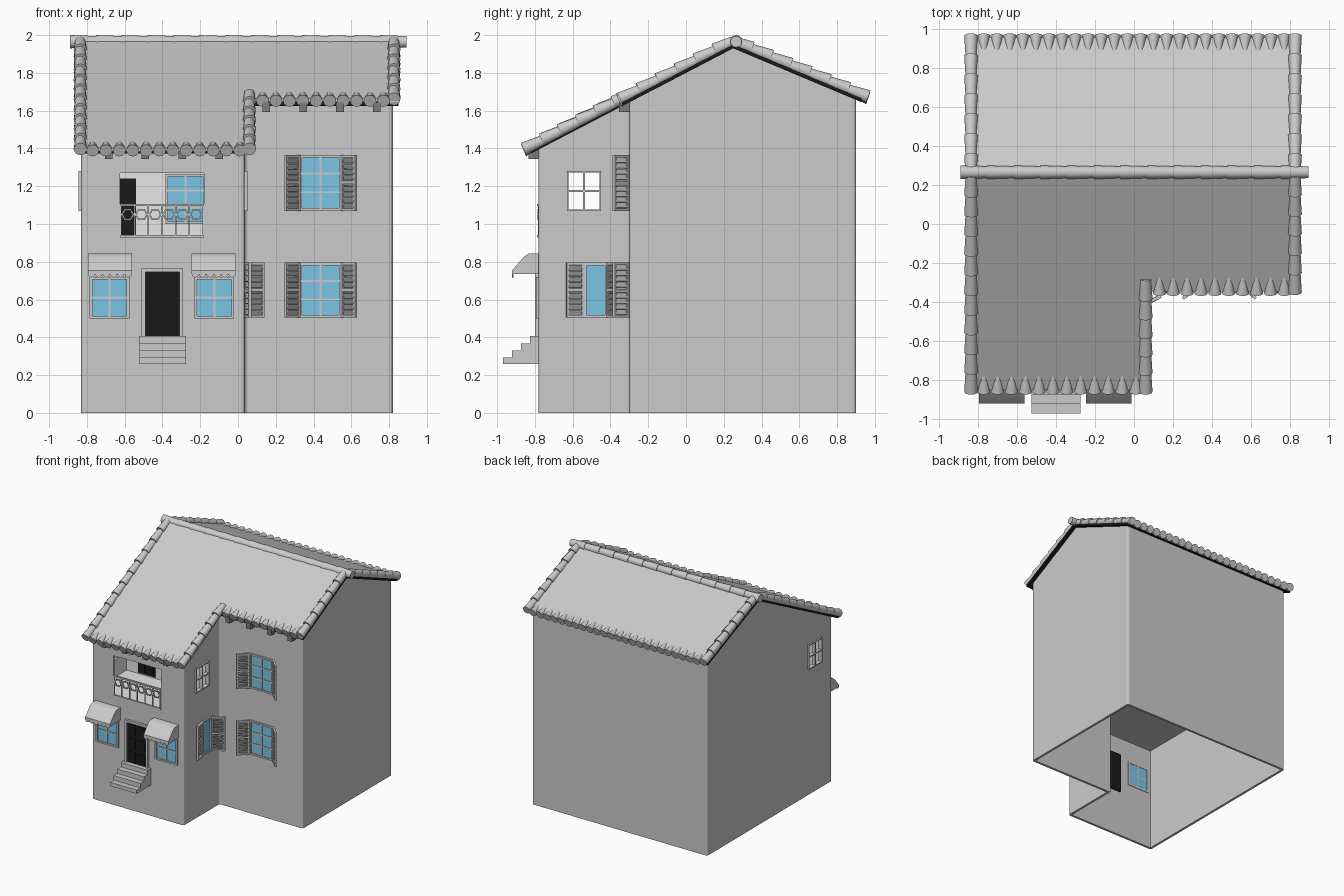
import bpy, bmesh, math
from mathutils import Matrix, Vector

if "Cube" in bpy.data.objects:
    bpy.data.objects.remove(bpy.data.objects["Cube"])


def material(name, rgb):
    m = bpy.data.materials.new(name)
    m.use_nodes = True
    m.diffuse_color = (*rgb, 1)
    m.node_tree.nodes["Principled BSDF"].inputs["Base Color"].default_value = (*rgb, 1)
    return m


GREY = material("plaster grey", (0.6, 0.6, 0.6))
PALE = material("pale plaster", (0.8, 0.8, 0.8))
DARK = material("dark timber", (0.2, 0.2, 0.2))
BLACK = material("black", (0.01, 0.01, 0.01))
GLASS = material("blue glass", (0.2, 0.56, 0.78))

X0, X1, XW = -0.83, 0.82, 0.035      # left wall, right wall, wing wall
YF, YM, YB = -0.78, -0.30, 0.90      # wing front, main front, back
RIDGE = 0.25
FRONT = Matrix.Translation((0, YF, 0))
MAIN = Matrix.Translation((0, YM, 0))
SIDE = Matrix.Translation((XW, 0, 0)) @ Matrix.Rotation(math.pi / 2, 4, "Z")
FAR_SIDE = Matrix.Translation((X0, 0, 0)) @ Matrix.Rotation(math.pi / 2, 4, "Z")
LOGGIA = Matrix.Translation((0, -0.34, 0))


def roof_z(y):
    return 1.93 - (0.52 * (RIDGE - y) if y < RIDGE else 0.42 * (y - RIDGE))


def box(bm, x, y, z, mat=Matrix()):
    size = Matrix.Diagonal((x[1] - x[0], y[1] - y[0], z[1] - z[0], 1))
    centre = Matrix.Translation((sum(x) / 2, sum(y) / 2, sum(z) / 2))
    bmesh.ops.create_cube(bm, size=1, matrix=mat @ centre @ size)


def prism(bm, points, vec):
    face = bm.faces.new([bm.verts.new(p) for p in points])
    out = bmesh.ops.extrude_face_region(bm, geom=[face], use_keep_orig=True)
    verts = [g for g in out["geom"] if isinstance(g, bmesh.types.BMVert)]
    bmesh.ops.translate(bm, verts=verts, vec=vec)
    bmesh.ops.recalc_face_normals(bm, faces=bm.faces)


def profile(bm, yz, x):
    prism(bm, [(x[0], y, z) for y, z in yz], (x[1] - x[0], 0, 0))


def tile(bm, a, b, r_low, r_high):
    a, b = Vector(a), Vector(b)
    turn = (b - a).to_track_quat("Z", "Y").to_matrix().to_4x4()
    bmesh.ops.create_cone(bm, cap_ends=True, segments=12, radius1=r_low, radius2=r_high,
                          depth=(b - a).length, matrix=Matrix.Translation((a + b) / 2) @ turn)


def finish(bm, name, mat, smooth=False):
    mesh = bpy.data.meshes.new(name)
    bm.to_mesh(mesh)
    bm.free()
    mesh.materials.append(mat)
    ob = bpy.data.objects.new(name, mesh)
    bpy.context.collection.objects.link(ob)
    if smooth:
        bpy.ops.object.select_all(action="DESELECT")
        ob.select_set(True)
        bpy.context.view_layer.objects.active = ob
        bpy.ops.object.shade_smooth_by_angle(angle=math.radians(40))
    return ob


def carve(ob, bm, op="DIFFERENCE"):
    cutter = finish(bm, "cutter", GREY)
    mod = ob.modifiers.new("carve", "BOOLEAN")
    mod.operation, mod.object, mod.solver = op, cutter, "EXACT"
    bpy.context.view_layer.objects.active = ob
    bpy.ops.object.modifier_apply(modifier=mod.name)
    bpy.data.objects.remove(cutter)


# House walls: rounded L-shaped block trimmed under the roof line
bm = bmesh.new()
prism(bm, [(X0, YF, 0), (XW, YF, 0), (XW, YM, 0), (X1, YM, 0), (X1, YB, 0), (X0, YB, 0)], (0, 0, 2.2))
corners = [e for e in bm.edges if abs(e.verts[0].co.z - e.verts[1].co.z) > 1]
bmesh.ops.bevel(bm, geom=corners, offset=0.018, segments=3, affect="EDGES", profile=0.5)
walls = finish(bm, "house_walls", GREY)
bm = bmesh.new()
profile(bm, [(-1.2, -0.5), (-1.2, roof_z(-1.2)), (RIDGE, roof_z(RIDGE)), (1.2, roof_z(1.2)), (1.2, -0.5)], (-1.5, 1.5))
carve(walls, bm, "INTERSECT")

# Hollow rooms, balcony room and its openings
T = 0.02
rooms = [((X0 + T, X1 - T), (YM + T, YB - T), (-0.1, 1.6)),
         ((X0 + T, XW - T), (YF + T, YM + 0.1), (-0.1, 0.9)),
         ((X0 + T, XW - T), (YF + T, -0.34), (0.93, 1.34)),
         ((-0.625, -0.18), (YF - 0.1, YF + 0.1), (0.93, 1.27)),
         ((X0 - 0.2, XW + 0.2), (-0.63, -0.45), (1.07, 1.28))]
for room in rooms:
    bm = bmesh.new()
    box(bm, *room)
    carve(walls, bm)
walls.data.materials.append(PALE)
for p in walls.data.polygons:
    c = p.center
    inside = X0 + 0.01 < c.x < XW - 0.01 and YF + 0.01 < c.y < -0.33 and 0.92 < c.z < 1.35
    p.material_index = 1 if inside else 0

# Roof: dark boards with the tile sheet above
def roof_layer(name, mat, low, high, front, main, back, xs):
    bm = bmesh.new()
    for x, y0 in (((xs[0], xs[1]), front), ((xs[1], xs[2]), main)):
        ys = [y0, RIDGE, back]
        profile(bm, [(y, roof_z(y) + low) for y in ys] + [(y, roof_z(y) + high) for y in ys[::-1]], x)
    finish(bm, name, mat)


roof_layer("roof_boards", BLACK, 0, 0.025, -0.82, -0.335, 0.93, (-0.86, 0.075, 0.85))
roof_layer("roof_sheet", GREY, 0.025, 0.045, -0.85, -0.345, 0.955, (-0.86, 0.085, 0.85))

# Rounded tiles on the gable edges
bm = bmesh.new()
LIFT = 0.04
for x, start, end in ((-0.835, -0.86, RIDGE), (-0.835, 0.965, RIDGE), (0.825, -0.35, RIDGE),
                      (0.825, 0.965, RIDGE), (0.06, -0.86, -0.29)):
    n = round(abs(end - start) / 0.1)
    step = (end - start) / n
    for i in range(n):
        a, b = start + i * step, start + (i + 1.1) * step
        if x > 0.8 or x < 0 or i < n - 1:
            b = min(b, RIDGE) if step > 0 else max(b, RIDGE)
        tile(bm, (x, a, roof_z(a) + LIFT + 0.004), (x, b, roof_z(b) + LIFT - 0.004), 0.035, 0.028)
finish(bm, "gable_tiles", GREY, True)

# Rows of tiles along the eaves
bm = bmesh.new()
for x0, x1, y, d in ((-0.77, 0.01, -0.86, 0.09), (0.13, 0.77, -0.355, 0.09), (-0.77, 0.77, 0.965, -0.09)):
    n = round((x1 - x0) / 0.068)
    for i in range(n + 1):
        x = x0 + (x1 - x0) * i / n
        tile(bm, (x, y, roof_z(y) + 0.036), (x, y + d, roof_z(y + d) + 0.03), 0.034, 0.012)
finish(bm, "eave_tiles", GREY, True)

# Ridge tiles
bm = bmesh.new()
for i in range(13):
    x = -0.89 + i * 1.78 / 13
    tile(bm, (x, 0.265, 1.965), (x + 0.14, 0.265, 1.965), 0.035, 0.03)
finish(bm, "ridge_tiles", GREY, True)

# Rafter ends under the front eaves
bm = bmesh.new()
for x0, y in ((-0.685, YF), (0.15, YM)):
    for i in range(4):
        x = x0 + i * 0.195
        z = roof_z(y - 0.03)
        box(bm, (x - 0.02, x + 0.02), (y - 0.055, y + 0.01), (z - 0.035, z + 0.015))
finish(bm, "rafter_ends", DARK)

# Windows: frame, glazing bars and glass
frames, panes = bmesh.new(), bmesh.new()


def window(mat, x, z, cols, rows, glazed=True, t=0.014):
    (x0, x1), (z0, z1) = x, z
    for a in (x0, x1 - t):
        box(frames, (a, a + t), (-0.014, 0.024), z, mat)
    for c in (z0, z1 - t):
        box(frames, (x0 + t, x1 - t), (-0.014, 0.024), (c, c + t), mat)
    for i in range(1, cols):
        m = x0 + (x1 - x0) * i / cols
        box(frames, (m - 0.005, m + 0.005), (-0.01, 0.022), (z0 + t, z1 - t), mat)
    for i in range(1, rows):
        m = z0 + (z1 - z0) * i / rows
        box(frames, (x0 + t, x1 - t), (-0.009, 0.021), (m - 0.005, m + 0.005), mat)
    if glazed:
        box(panes, (x0 + 0.01, x1 - 0.01), (-0.004, 0.021), (z0 + 0.01, z1 - 0.01), mat)


LOW, HIGH = (0.505, 0.795), (1.07, 1.365)
for zs in (LOW, HIGH):
    window(MAIN, (0.325, 0.55), zs, 2, 3)
for x in (-0.785, -0.23):
    window(FRONT, (x, x + 0.21), (0.5, 0.72), 2, 2)
window(SIDE, (-0.54, -0.415), LOW, 1, 1)
window(SIDE, (-0.63, -0.45), (1.07, 1.28), 2, 2, False, 0.008)
window(FAR_SIDE @ Matrix.Translation((0, -0.01, 0)), (-0.63, -0.45), (1.07, 1.28), 2, 2, False, 0.008)
window(LOGGIA, (-0.385, -0.17), (1.0, 1.265), 2, 3)
finish(frames, "window_frames", GREY)
finish(panes, "window_glass", GLASS)

# Louvred shutters hinged at the window edges
bm = bmesh.new()


def shutter(mat, x, zs, side, angle, w=0.105):
    m = mat @ Matrix.Translation((x, -0.008, 0)) @ Matrix.Rotation(math.radians(-angle * side), 4, "Z")
    m = m @ Matrix.Diagonal((side, 1, 1, 1))
    t, z0, z1 = 0.013, zs[0], zs[1]
    for a in (0, w - t):
        box(bm, (a, a + t), (-0.008, 0.008), zs, m)
    for c in (z0, (z0 + z1) / 2 - t / 2, z1 - t):
        box(bm, (t, w - t), (-0.008, 0.008), (c, c + t), m)
    for i in range(9):
        c = z0 + t + (i + 0.5) * (z1 - z0 - 2 * t) / 9
        slat = m @ Matrix.Translation((0, 0, c)) @ Matrix.Rotation(0.5, 4, "X")
        box(bm, (t, w - t), (-0.003, 0.003), (-0.015, 0.015), slat)


for zs in (LOW, HIGH):
    shutter(MAIN, 0.325, zs, -1, 45)
    shutter(MAIN, 0.55, zs, 1, 45)
shutter(SIDE, -0.54, LOW, -1, 12, 0.095)
shutter(SIDE, -0.415, LOW, 1, 65)
bmesh.ops.recalc_face_normals(bm, faces=bm.faces)
finish(bm, "shutters", GREY)

# Awnings with scalloped hems
bm = bmesh.new()
for x0 in (-0.795, -0.245):
    x1 = x0 + 0.233
    profile(bm, [(YF, 0.735), (-0.92, 0.735), (-0.92, 0.755), (-0.86, 0.825), (-0.835, 0.843), (YF, 0.845)], (x0, x1))
    for i in range(6):
        w = (x1 - x0) / 6
        cx = x0 + (i + 0.5) * w
        arc = [(cx + w / 2 * math.cos(a), -0.92, 0.737 + 0.02 * math.sin(a))
               for a in (math.pi + k * math.pi / 6 for k in range(7))]
        prism(bm, arc, (0, 0.006, 0))
finish(bm, "awnings", GREY, True)

# Front door, its surround, and the door on the balcony
bm, trim = bmesh.new(), bmesh.new()
for mat, x, z in ((FRONT, (-0.49, -0.31), (0.40, 0.745)), (LOGGIA, (-0.7, -0.54), (0.94, 1.24))):
    box(bm, x, (-0.006, 0.03), z, mat)
    w, h = (x[1] - x[0]) / 2, (z[1] - z[0]) / 3
    for i in range(2):
        for j in range(3):
            a, c = x[0] + i * w, z[0] + j * h
            box(bm, (a + 0.015, a + w - 0.015), (-0.012, 0), (c + 0.015, c + h - 0.015), mat)
finish(bm, "doors", BLACK)
for x in (-0.51, -0.31):
    box(trim, (x, x + 0.02), (-0.02, 0.01), (0.40, 0.765), FRONT)
box(trim, (-0.49, -0.31), (-0.02, 0.01), (0.745, 0.765), FRONT)
finish(trim, "door_surround", GREY)

# Entrance steps
bm = bmesh.new()
steps = [(YF + 0.01, 0.26), (-0.97, 0.26)]
for i in range(4):
    y, z = -0.97 + i * 0.048, 0.292 + i * 0.038
    steps += [(y, z), (y + 0.048, z)]
steps[-1] = (YF + 0.01, steps[-1][1])
profile(bm, steps, (-0.525, -0.275))
finish(bm, "entrance_steps", GREY)

# Balcony railing with hexagonal rings
bm = bmesh.new()
for z in (0.935, 1.1):
    box(bm, (-0.625, -0.18), (-0.008, 0.008), (z - 0.006, z + 0.006), FRONT)
for i in range(7):
    x = -0.62 + i * 0.0725
    box(bm, (x - 0.004, x + 0.004), (-0.004, 0.004), (0.935, 1.1), FRONT)
for i in range(6):
    for k in range(6):
        turn = FRONT @ Matrix.Translation((-0.584 + i * 0.0725, 0, 1.05)) @ Matrix.Rotation(k * math.pi / 3, 4, "Y")
        box(bm, (-0.017, 0.017), (-0.005, 0.005), (0.022, 0.03), turn)
finish(bm, "balcony_railing", GREY)
